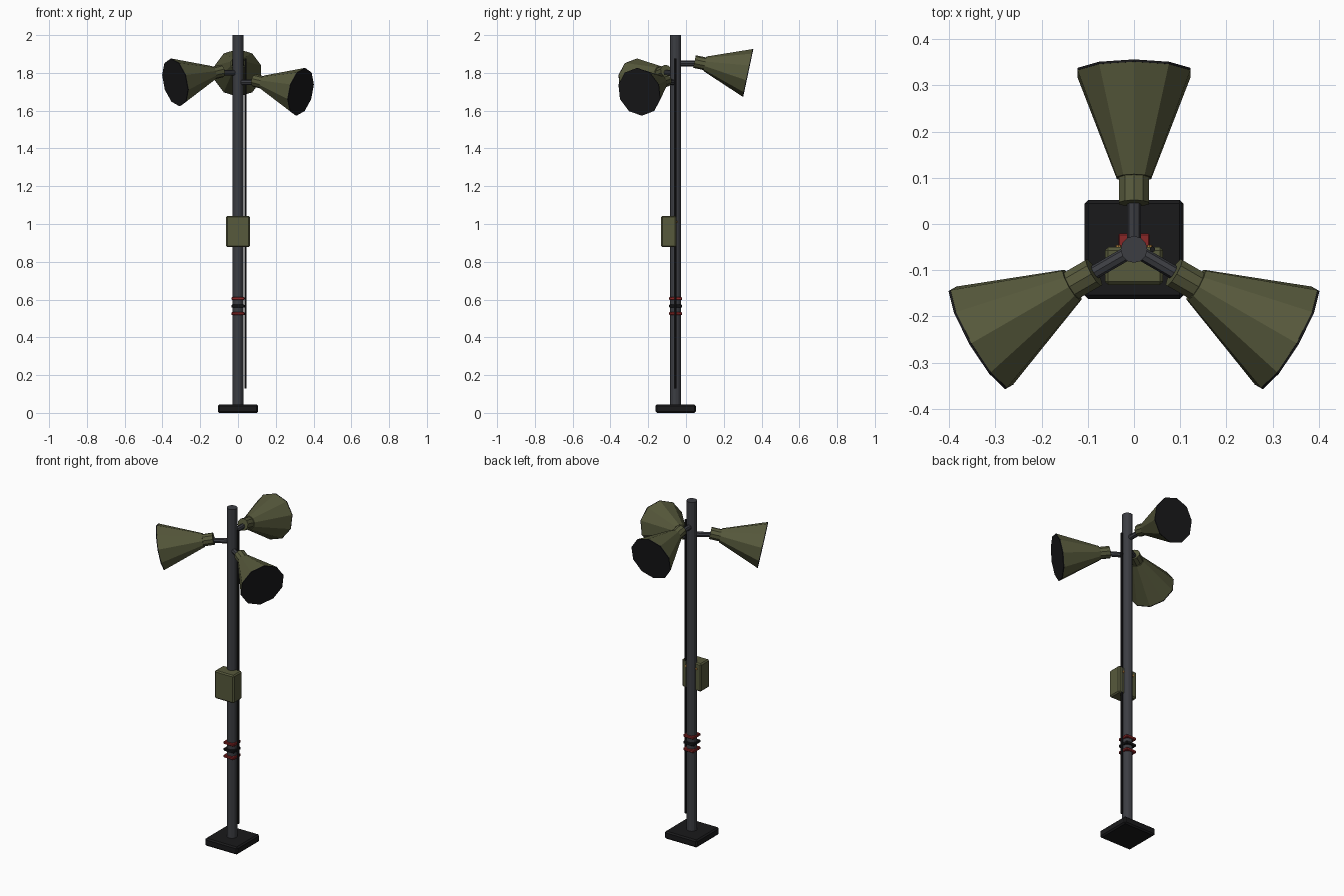
import bpy
from math import radians, pi
from mathutils import Matrix, Vector

if "Cube" in bpy.data.objects:
    bpy.data.objects.remove(bpy.data.objects["Cube"])

PY = -0.055  # pole centre in y


def material(name, rgb):
    m = bpy.data.materials.new(name)
    m.diffuse_color = (*rgb, 1)
    m.use_nodes = True
    m.node_tree.nodes["Principled BSDF"].inputs["Base Color"].default_value = m.diffuse_color
    return m


OLIVE = material("olive", (0.095, 0.10, 0.045))
STEEL = material("dark_steel", (0.045, 0.047, 0.055))
BLACK = material("black", (0.010, 0.010, 0.011))
RED = material("red", (0.25, 0.02, 0.02))
BRASS = material("brass", (0.45, 0.22, 0.05))


def finish(name, mat):
    ob = bpy.context.object
    ob.name = name
    ob.data.materials.append(mat)
    return ob


def box(name, x, y, z, mat, bevel):
    """Chamfered box from (min, max) pairs."""
    lo, hi = Vector((x[0], y[0], z[0])), Vector((x[1], y[1], z[1]))
    bpy.ops.mesh.primitive_cube_add(size=1, location=(lo + hi) / 2)
    ob = finish(name, mat)
    ob.data.transform(Matrix.Diagonal((*(hi - lo), 1)))
    b = ob.modifiers.new("chamfer", "BEVEL")
    b.width, b.segments = bevel, 1
    return ob


def tube(name, a, b, r1, r2, sides, mat, frame=None):
    """Cone or cylinder from a to b along one axis, optionally placed by a frame."""
    a, b = Vector(a), Vector(b)
    bpy.ops.mesh.primitive_cone_add(vertices=sides, radius1=r1, radius2=r2, depth=(b - a).length)
    ob = finish(name, mat)
    rot = Vector((0, 0, 1)).rotation_difference(b - a).to_matrix().to_4x4()
    m = Matrix.Translation((a + b) / 2) @ rot
    ob.matrix_world = (frame @ m) if frame else m
    return ob


# base plate, pole and cable
box("base_plate", (-0.107, 0.107), (-0.162, 0.052), (0, 0.045), BLACK, 0.008)
tube("pole", (0, PY, 0.03), (0, PY, 2.0), 0.029, 0.029, 12, STEEL)
tube("cable", (0.04, PY, 0.13), (0.04, PY, 1.875), 0.006, 0.006, 8, BLACK)

# control box with two small fasteners on its back
box("control_box", (-0.063, 0.063), (-0.132, -0.05), (0.877, 1.043), OLIVE, 0.007)
for s in (-1, 1):
    tube("box_fastener", (s * 0.034, -0.052, 1.01), (s * 0.034, -0.046, 1.01), 0.006, 0.006, 8, BRASS)

# square marker bands
for z, mat in ((0.525, RED), (0.565, BLACK), (0.605, RED)):
    box("marker_band", (-0.034, 0.034), (PY - 0.034, PY + 0.034), (z - 0.008, z + 0.008), mat, 0.003)

# three horns at stepped heights, each built along +y and turned about the pole
for label, turn, z in (("back", 0, 1.85), ("left", 120, 1.80), ("right", -120, 1.75)):
    place = Matrix.Translation((0, PY, z)) @ Matrix.Rotation(radians(turn), 4, "Z")
    tilt = place @ Matrix.Translation((0, 0.10, 0.01)) @ Matrix.Rotation(radians(-12), 4, "X")
    tube(label + "_arm", (0, 0, 0), (0, 0.115, 0), 0.015, 0.015, 8, STEEL, place)
    tube(label + "_neck", (0, 0, 0), (0, 0.062, 0), 0.034, 0.034, 10, OLIVE, tilt)
    tube(label + "_horn", (0, 0.056, 0), (0, 0.288, 0), 0.039, 0.129, 10, OLIVE, tilt)
    tube(label + "_horn_mouth", (0, 0.286, 0), (0, 0.291, 0), 0.129, 0.129, 10, BLACK, tilt)
